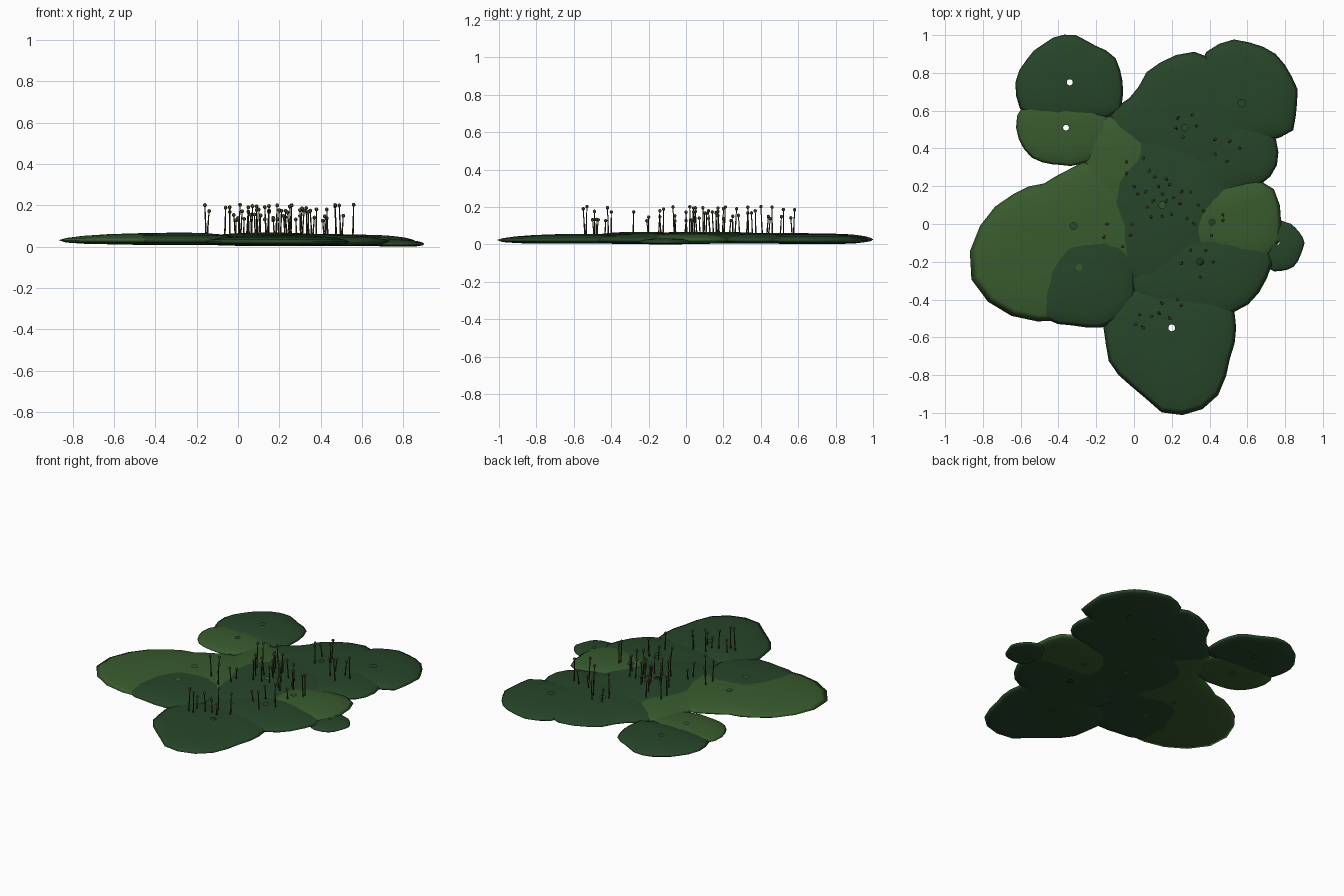
import bpy, bmesh, math, random
from mathutils import Vector

if "Cube" in bpy.data.objects:
    bpy.data.objects.remove(bpy.data.objects["Cube"])

random.seed(4)


def material(name, rgb):
    m = bpy.data.materials.new(name)
    m.diffuse_color = (*rgb, 1)
    m.use_nodes = True
    m.node_tree.nodes["Principled BSDF"].inputs["Base Color"].default_value = m.diffuse_color
    return m


DARK = material("dark_moss", (0.02, 0.06, 0.022))
LIGHT = material("light_moss", (0.04, 0.105, 0.027))
STEM = material("stem_brown", (0.035, 0.04, 0.015))
HEAD = material("spore_green", (0.085, 0.10, 0.035))

N = 26  # sides of each cushion


def radius_at(radii, a):
    # smooth periodic interpolation of the radii given every 30 degrees
    t = a / (2 * math.pi) * len(radii)
    i, f = int(t), t - int(t)
    p0, p1, p2, p3 = (radii[(i + k) % len(radii)] for k in (-1, 0, 1, 2))
    return p1 + 0.5 * f * (p2 - p0 + f * (2*p0 - 5*p1 + 4*p2 - p3 + f * (3*(p1 - p2) + p3 - p0)))


def cushion(name, x, y, radii, top, mat, bottom=0.004, hole=0.018):
    # flattened dome lofted from top rim, over the edge, to the underside
    edge = bottom + (top - bottom) * 0.38
    profile = [(0, 1), (0.3, 0.96), (0.55, 0.83), (0.78, 0.6), (0.93, 0.3), (1, 0),
               (0.93, -0.55), (0.75, -0.85), (0.4, -1), (0, -0.95)]
    wob = [random.uniform(0.97, 1.025) for _ in range(N)]
    bm = bmesh.new()
    rings = []
    for s, h in profile:
        z = edge + h * ((top - edge) if h > 0 else (edge - bottom))
        ring = []
        for k in range(N):
            a = 2 * math.pi * k / N
            r = hole + s * (radius_at(radii, a) * wob[k] - hole)
            ring.append(bm.verts.new((x + r * math.cos(a), y + r * math.sin(a), z)))
        rings.append(ring)
    for a, b in zip(rings, rings[1:]):
        for k in range(N):
            j = (k + 1) % N
            bm.faces.new((a[k], b[k], b[j], a[j]))
    me = bpy.data.meshes.new(name)
    bm.to_mesh(me)
    bm.free()
    me.materials.append(mat)
    for p in me.polygons:
        p.use_smooth = True
    ob = bpy.data.objects.new(name, me)
    bpy.context.collection.objects.link(ob)


# back left pair
cushion("back_left_cushion", -.34, .75,
        (.285, .275, .24, .25, .25, .26, .295, .29, .23, .21, .22, .30), .058, DARK, .008, .016)
cushion("back_left_light_cushion", -.36, .51,
        (.25, .2, .15, .15, .15, .25, .26, .25, .22, .2, .22, .24), .052, LIGHT, .008, .015)
# back right group
cushion("back_cushion", .27, .51,
        (.4, .4, .4, .4, .36, .33, .43, .33, .35, .35, .35, .4), .062, DARK)
cushion("back_right_cushion", .57, .64,
        (.29, .31, .31, .33, .33, .28, .26, .26, .25, .22, .24, .3), .058, DARK, .002, .02)
cushion("right_back_cushion", .48, .38,
        (.29, .28, .25, .2, .2, .25, .3, .3, .3, .25, .22, .28), .057, DARK)
# left group
cushion("left_light_cushion", -.32, -.01,
        (.4, .4, .4, .31, .27, .35, .49, .63, .555, .48, .45, .4), .066, LIGHT, .01)
cushion("inner_light_cushion", -.03, .24,
        (.3, .3, .3, .32, .35, .25, .25, .25, .3, .3, .3, .3), .06, LIGHT, .008)
cushion("left_front_cushion", -.29, -.23,
        (.3, .33, .32, .27, .26, .24, .24, .27, .33, .31, .35, .33), .068, DARK, .008)
# centre
cushion("centre_cushion", .15, .1,
        (.38, .4, .48, .5, .42, .42, .35, .33, .43, .45, .4, .37), .068, DARK, .004)
# right group
cushion("right_light_cushion", .41, .01,
        (.37, .37, .25, .2, .2, .2, .2, .2, .2, .17, .24, .36), .061, LIGHT, .003)
cushion("right_front_cushion", .35, -.2,
        (.38, .35, .22, .18, .25, .35, .4, .4, .35, .3, .32, .36), .06, DARK, .002)
cushion("small_right_cushion", .76, -.1,
        (.14, .125, .12, .12, .1, .08, .1, .1, .14, .15, .15, .14), .034, DARK, 0, .01)
# front
cushion("front_cushion", .2, -.55,
        (.345, .33, .27, .25, .25, .36, .36, .37, .39, .45, .44, .36), .056, DARK, .004)

# spore stalks, placed by the position of their heads
SPOTS = [.23, .56, .31, .58, .22, .51, .33, .52, .26, .46, .43, .45, .51, .44, .56, .40, .43, .37,
         .49, .33, .05, .35, -.04, .33, -.04, .27, 0, .2, .08, .28, .11, .25, .17, .24, .19, .21,
         .13, .2, .15, .16, .17, .12, .1, .12, .06, .17, .02, .16, .07, .09, .09, .04, .15, .04,
         .2, .05, .21, .14, .25, .17, .3, .17, .24, .11, .28, .03, .34, .1, .37, .07, .47, .05,
         .47, .02, .41, -.06, .32, 0, -.01, 0, -.02, -.06, -.06, -.12, -.14, 0, -.16, -.07,
         .3, -.14, .38, -.14, .25, -.21, .42, -.2, .35, -.28, .23, -.4, .25, -.43, .15, -.42,
         .13, -.47, .19, -.5, .09, -.49, .03, -.48, .01, -.53, .05, -.55]


def finish(name, bm, mat):
    me = bpy.data.meshes.new(name)
    bm.to_mesh(me)
    bm.free()
    me.materials.append(mat)
    bpy.context.collection.objects.link(bpy.data.objects.new(name, me))


stems, heads = bmesh.new(), bmesh.new()
for hx, hy in zip(SPOTS[::2], SPOTS[1::2]):
    tip = Vector((hx, hy, random.uniform(.125, .203)))
    base = Vector((hx + random.uniform(-.01, .01), hy + random.uniform(-.01, .01), .045))
    d = tip - base
    # tapered five-sided stem
    geo = bmesh.ops.create_cone(stems, cap_ends=True, segments=5, radius1=.0045, radius2=.0025,
                                depth=d.length)["verts"]
    bmesh.ops.rotate(stems, verts=geo, matrix=Vector((0, 0, 1)).rotation_difference(d).to_matrix())
    bmesh.ops.translate(stems, verts=geo, vec=(tip + base) / 2)
    # rounded spore head
    geo = bmesh.ops.create_uvsphere(heads, u_segments=7, v_segments=5, radius=.0095)["verts"]
    bmesh.ops.translate(heads, verts=geo, vec=tip)
finish("spore_stems", stems, STEM)
finish("spore_heads", heads, HEAD)
